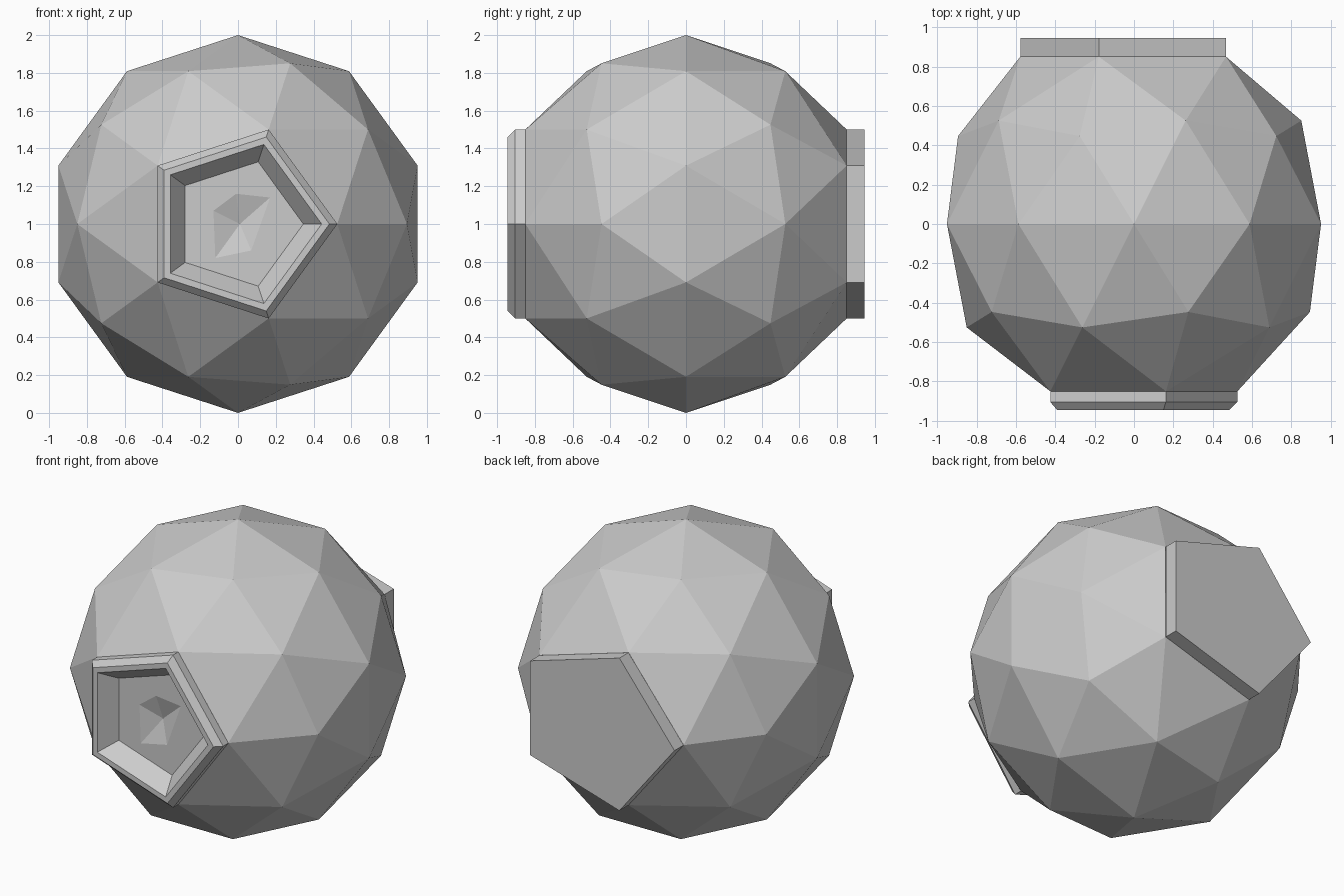
import bpy, bmesh
from math import cos, sin, pi, radians
from mathutils import Matrix

if "Cube" in bpy.data.objects:
    bpy.data.objects.remove(bpy.data.objects["Cube"])


def ring(r, y, turn=0.0, sx=1.0):
    """Pentagon in the xz plane around z = 1."""
    return [(sx * r * cos(turn + i * 2 * pi / 5), y,
             1 + r * sin(turn + i * 2 * pi / 5)) for i in range(5)]


def loft(name, rings, cap=None):
    """Join successive pentagons; close with a flat cap or a fan to a point."""
    bm = bmesh.new()
    loops = [[bm.verts.new(p) for p in r] for r in rings]
    for a, b in zip(loops, loops[1:]):
        for i in range(5):
            j = (i + 1) % 5
            bm.faces.new((a[i], a[j], b[j], b[i]))
    last = loops[-1]
    if cap == "flat":
        bm.faces.new(last)
    elif cap:
        tip = bm.verts.new(cap)
        for i in range(5):
            bm.faces.new((last[i], last[(i + 1) % 5], tip))
    bm.normal_update()
    mesh = bpy.data.meshes.new(name)
    bm.to_mesh(mesh)
    bm.free()
    ob = bpy.data.objects.new(name, mesh)
    bpy.context.collection.objects.link(ob)
    return ob


# faceted ball, five-fold axis turned to face front and back
bpy.ops.mesh.primitive_ico_sphere_add(subdivisions=2, radius=1)
body = bpy.context.object
body.name = "faceted_body"
body.data.transform(Matrix.Translation((0, 0, 1)) @ Matrix.Rotation(radians(90), 4, 'X'))
bm = bmesh.new()
bm.from_mesh(body.data)
# open both poles and widen the back opening
bmesh.ops.delete(bm, geom=[v for v in bm.verts if abs(v.co.y) > 0.99], context='VERTS')
for v in bm.verts:
    if v.co.y > 0.8:
        v.co.x *= 1.1
bm.to_mesh(body.data)
bm.free()
body.location = (0, 0, 0)

# raised, chamfered window frame with sloping inner walls
loft("window_frame", [ring(0.526, -0.851), ring(0.526, -0.905), ring(0.484, -0.945),
                      ring(0.443, -0.945), ring(0.346, -0.835)])

# dented faceted window pane: irregular inner pentagon sinking to a centre point
dent = [(0.17, 0.14), (-0.01, 0.16), (-0.13, 0.07), (-0.12, -0.18), (0.07, -0.14)]
loft("window_pane", [ring(0.346, -0.835), [(x, -0.835, 1 + z) for x, z in dent]],
     (0.01, -0.79, 1.0))

# flat plate on the back
loft("back_plate", [ring(0.5257, 0.851, pi, 1.1), ring(0.5257, 0.945, pi, 1.1)], "flat")

# outward-facing normals: frame and pane face the front, plate faces the back
for name in ("window_frame", "window_pane", "back_plate"):
    me = bpy.data.objects[name].data
    bm = bmesh.new()
    bm.from_mesh(me)
    flip = []
    want = 1 if name == "back_plate" else -1
    if sum(f.normal.y * f.calc_area() for f in bm.faces) * want < 0:
        flip = bm.faces[:]
    bmesh.ops.reverse_faces(bm, faces=flip)
    bm.to_mesh(me)
    bm.free()
